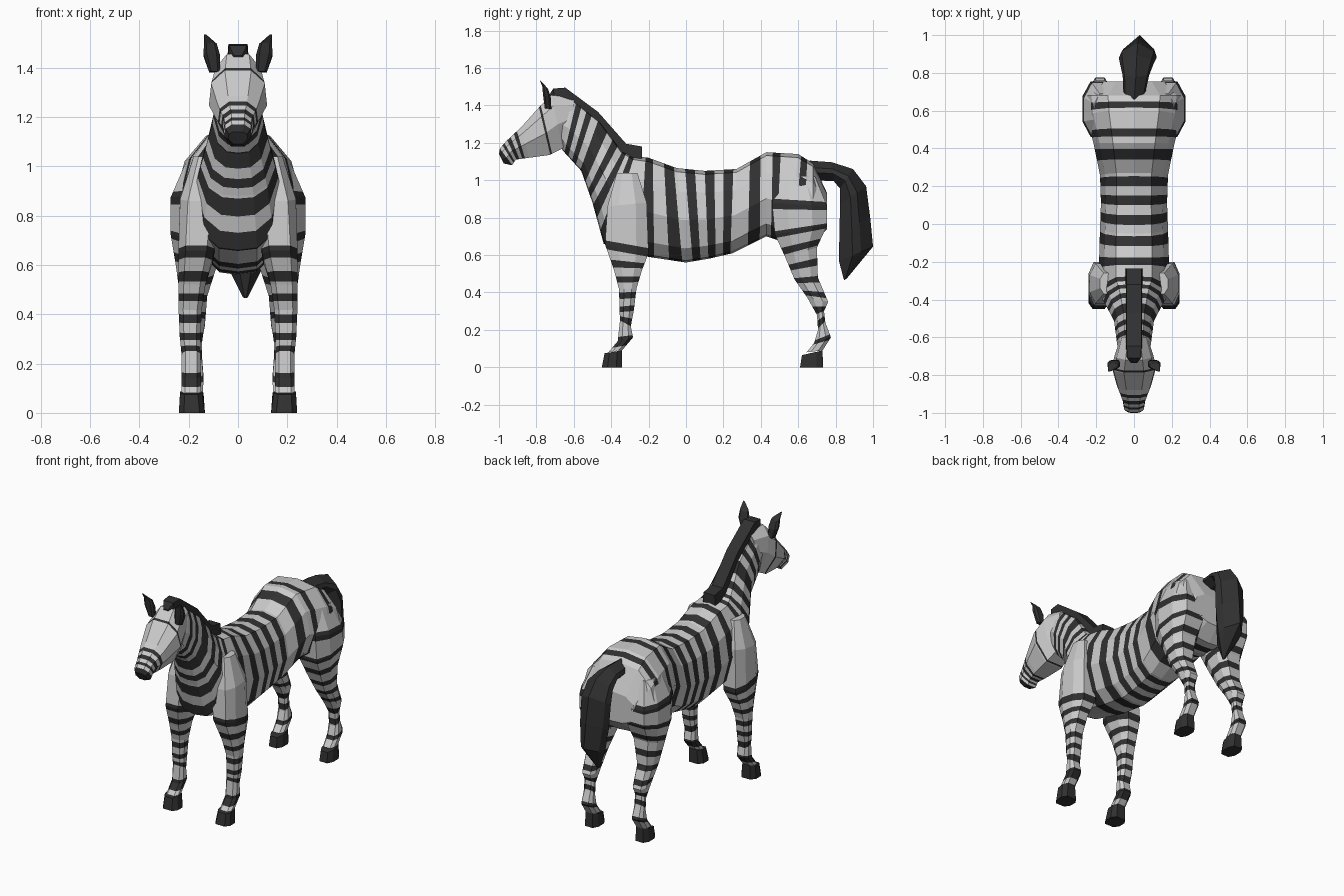
import bpy, bmesh
from mathutils import Vector


def material(name, v):
    m = bpy.data.materials.new(name)
    m.diffuse_color = (v, v, v, 1)
    return m


LIGHT, DARK = material("light_coat", 0.52), material("dark_stripe", 0.03)


def loft(name, rings, half, bands=(), dark=False):
    """Skin rings (edge A y,z; edge B y,z; half width; centre x).
    'half' is a half section of (width fraction, position from A to B).
    'bands' are dark intervals measured in ring numbers."""
    rings = [tuple(r) + (0,) * (6 - len(r)) for r in rings]
    last = len(rings) - 1
    stops = sorted(set(float(i) for i in range(last + 1)) |
                   set(float(e) for b in bands for e in b))
    section = half + [(-x, t) for x, t in reversed(half) if x > 0]
    bm = bmesh.new()
    loops = []
    for s in stops:
        i = min(int(s), last - 1)
        f = s - i
        ay, az, by, bz, w, cx = [p + (q - p) * f for p, q in zip(rings[i], rings[i + 1])]
        loops.append([bm.verts.new(Vector((cx + w * x, ay + (by - ay) * t, az + (bz - az) * t)))
                      for x, t in section])
    n = len(section)
    for k in range(len(stops) - 1):
        mid = (stops[k] + stops[k + 1]) / 2
        stripe = dark or any(a < mid < b for a, b in bands)
        for j in range(n):
            face = bm.faces.new((loops[k][j], loops[k][(j + 1) % n],
                                 loops[k + 1][(j + 1) % n], loops[k + 1][j]))
            face.material_index = int(stripe)
    for loop, s in ((loops[0], 0.01), (loops[-1], last - 0.01)):
        face = bm.faces.new(loop)
        face.material_index = int(dark or any(a < s < b for a, b in bands))
    bmesh.ops.recalc_face_normals(bm, faces=bm.faces[:])
    mesh = bpy.data.meshes.new(name)
    bm.to_mesh(mesh)
    bm.free()
    mesh.materials.append(LIGHT)
    mesh.materials.append(DARK)
    ob = bpy.data.objects.new(name, mesh)
    bpy.context.collection.objects.link(ob)
    return ob


def pair(name, rings, half, bands=(), dark=False):
    for side, sign in (("left", 1), ("right", -1)):
        loft(f"{name}_{side}", [r[:5] + (r[5] * sign,) for r in rings], half, bands, dark)


BODY = [(0, 0), (.52, .04), (.85, .25), (1, .55), (.78, .85), (.42, .98), (0, 1)]
HEAD = [(.45, 0), (.92, .2), (1, .55), (.5, 1)]
LEG = [(.6, 0), (1, .28), (1, .72), (.6, 1)]
TAIL = [(0, 0), (.85, .35), (1, .6), (.3, 1)]
BOX = [(.85, 0), (1, 1)]

# Neck and trunk: crest/back edge, throat/belly edge
loft("neck_and_trunk", [
    (-.70, 1.42, -.68, 1.22, .08),
    (-.60, 1.43, -.66, 1.16, .09),
    (-.46, 1.32, -.56, 1.05, .105),
    (-.34, 1.16, -.50, .88, .15),
    (-.28, 1.13, -.44, .66, .185),
    (-.20, 1.12, -.20, .59, .185),
    (-.05, 1.065, 0, .56, .18),
    (.10, 1.05, .12, .58, .175),
    (.27, 1.06, .25, .61, .18),
    (.43, 1.15, .43, .70, .215),
    (.60, 1.14, .55, .66, .255),
    (.68, 1.09, .68, .66, .265),
    (.755, .93, .755, .74, .18)], BODY,
    [(1.1, 1.3), (1.5, 1.7), (1.95, 2.35), (2.6, 2.82), (3.05, 3.38), (3.68, 4.05),
     (4.8, 5.15), (5.55, 5.9), (6.3, 6.65), (7.0, 7.3), (7.6, 7.9), (8.45, 8.8),
     (9.2, 9.45), (10.2, 10.6)])

# Head
loft("head", [
    (-.60, 1.44, -.60, 1.25, .07),
    (-.72, 1.455, -.66, 1.17, .10),
    (-.79, 1.385, -.73, 1.135, .118),
    (-.88, 1.285, -.84, 1.12, .09),
    (-.96, 1.21, -.91, 1.11, .06),
    (-.995, 1.17, -.93, 1.08, .056),
    (-1.0, 1.14, -.975, 1.09, .04)], HEAD,
    [(1.8, 1.94), (3.3, 3.5), (3.72, 3.95), (4.3, 4.6), (5, 6)])

# Ears
pair("ear", [
    (-.755, 1.385, -.72, 1.38, .022, .095),
    (-.765, 1.46, -.722, 1.44, .033, .107),
    (-.768, 1.50, -.738, 1.49, .026, .112),
    (-.782, 1.535, -.776, 1.53, .005, .133)], LEG, dark=True)

# Mane
loft("mane", [
    (-.735, 1.45, -.72, 1.40, .02),
    (-.71, 1.49, -.70, 1.40, .042),
    (-.645, 1.495, -.61, 1.40, .046),
    (-.47, 1.365, -.50, 1.29, .046),
    (-.32, 1.195, -.36, 1.12, .046),
    (-.235, 1.18, -.235, 1.10, .046)], BOX, dark=True)

# Tail
loft("tail", [
    (.66, 1.105, .68, 1.0, .055),
    (.78, 1.096, .79, .995, .07, .01),
    (.893, 1.06, .824, .955, .09, .015),
    (.963, .968, .824, .87, .10, .02),
    (.985, .80, .82, .72, .095, .025),
    (1.0, .645, .818, .567, .075, .03),
    (.86, .475, .845, .465, .01, .03)], TAIL, dark=True)

# Front legs: front edge, back edge
pair("front_leg", [
    (-.37, 1.04, -.26, 1.04, .05, .13),
    (-.42, .86, -.21, .88, .08, .155),
    (-.433, .658, -.20, .61, .072, .17),
    (-.385, .52, -.235, .52, .055, .187),
    (-.358, .417, -.265, .42, .047, .194),
    (-.355, .30, -.278, .31, .042, .194),
    (-.353, .25, -.295, .22, .038, .19),
    (-.365, .14, -.283, .16, .04, .19),
    (-.415, .08, -.342, .09, .04, .19)], LEG,
    [(1.9, 2.2), (2.6, 2.9), (3.35, 3.65), (4.15, 4.45), (4.8, 5.1), (5.55, 6.0), (6.8, 7.6)])

# Hind legs
pair("hind_leg", [
    (.50, 1.02, .69, 1.02, .07, .14),
    (.46, .88, .755, .86, .11, .163),
    (.475, .71, .755, .76, .108, .165),
    (.53, .59, .70, .64, .085, .168),
    (.58, .47, .705, .48, .055, .18),
    (.65, .37, .76, .35, .046, .18),
    (.70, .28, .738, .30, .034, .18),
    (.706, .20, .745, .24, .034, .18),
    (.685, .13, .775, .16, .04, .18),
    (.645, .08, .73, .09, .038, .18)], LEG,
    [(.85, 1.2), (1.9, 2.15), (2.6, 2.9), (3.35, 3.6), (3.95, 4.2), (4.6, 4.85),
     (5.5, 5.95), (6.4, 6.9), (7.8, 8.2)])

# Hooves
pair("front_hoof", [(-.435, .075, -.342, .09, .045, .19),
                    (-.45, 0, -.342, 0, .053, .187)], LEG, dark=True)
pair("hind_hoof", [(.62, .065, .73, .09, .04, .18),
                   (.61, 0, .733, 0, .046, .18)], LEG, dark=True)
